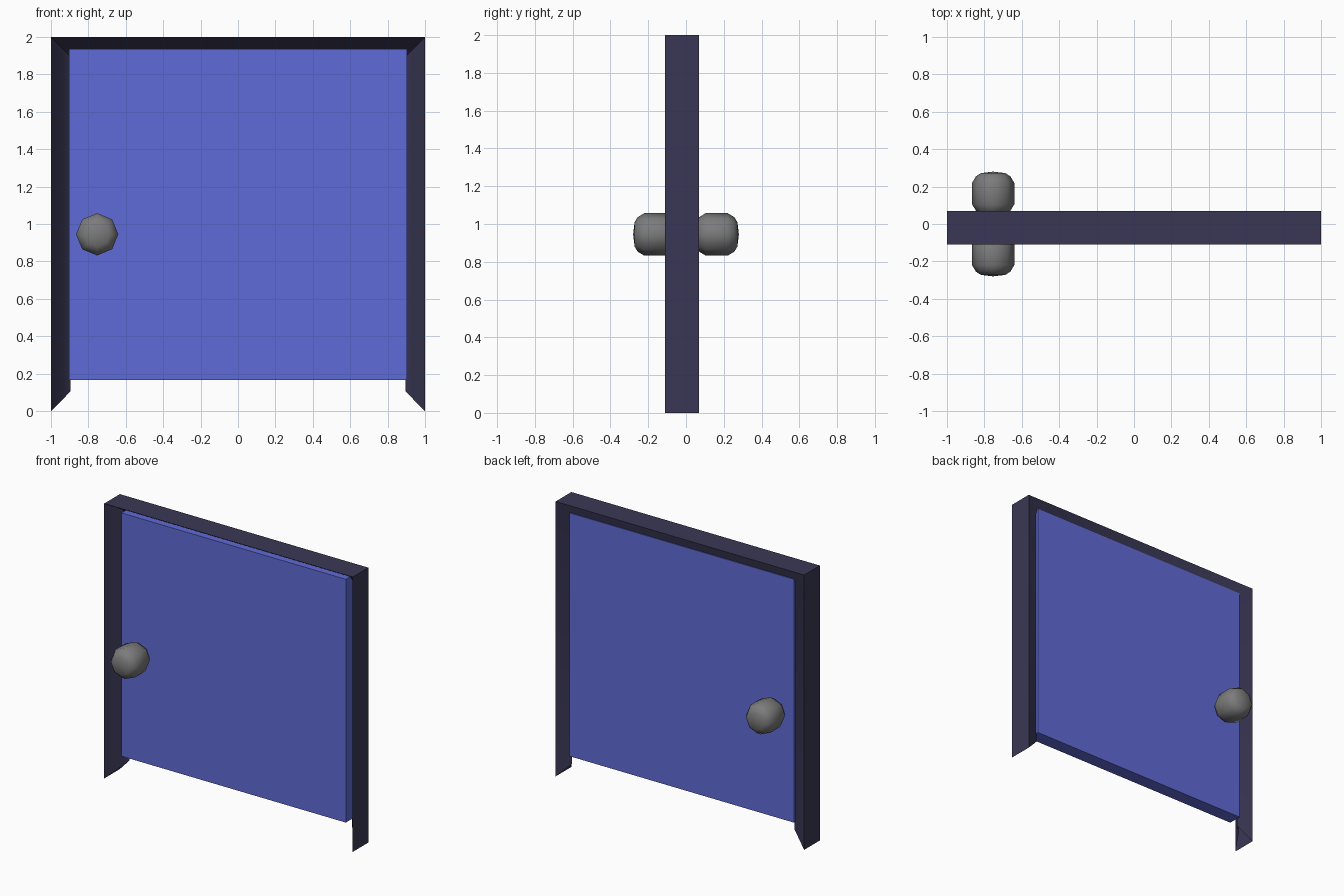
import bpy, bmesh, math

if "Cube" in bpy.data.objects:
    bpy.data.objects.remove(bpy.data.objects["Cube"])

def material(name, rgb):
    m = bpy.data.materials.new(name)
    m.diffuse_color = (*rgb, 1)
    m.use_nodes = True
    m.node_tree.nodes["Principled BSDF"].inputs["Base Color"].default_value = m.diffuse_color
    return m

BLUE = material("door_blue", (0.118, 0.146, 0.68))
DARK = material("frame_dark_violet", (0.042, 0.039, 0.09))
GREY = material("knob_grey", (0.2, 0.2, 0.2))

def finish(name, bm, mat, angle=None):
    bmesh.ops.recalc_face_normals(bm, faces=bm.faces)
    me = bpy.data.meshes.new(name)
    bm.to_mesh(me)
    bm.free()
    me.materials.append(mat)
    ob = bpy.data.objects.new(name, me)
    bpy.context.collection.objects.link(ob)
    if angle:
        bpy.ops.object.select_all(action='DESELECT')
        ob.select_set(True)
        bpy.context.view_layer.objects.active = ob
        bpy.ops.object.shade_smooth_by_angle(angle=math.radians(angle))
    return ob

# Door panel
bm = bmesh.new()
bmesh.ops.create_cube(bm, size=1)
for v in bm.verts:
    v.co = (v.co.x * 1.806, v.co.y * 0.10, 1.05 + v.co.z * 1.77)
finish("door_panel", bm, BLUE)

# Frame: moulding profile (inset, y) swept round three mitred sides, open at the foot
profile = [(0, -0.11), (0.065, 0.0), (0.104, 0.03), (0, 0.07)]
bm = bmesh.new()
rings = []
for sx, top in ((-1, False), (-1, True), (1, True), (1, False)):
    rings.append([bm.verts.new((sx * (1 - d), y, 2 - d if top else d)) for d, y in profile])
n = len(profile)
for a, b in zip(rings, rings[1:]):
    for i in range(n):
        j = (i + 1) % n
        bm.faces.new((a[i], a[j], b[j], b[i]))
finish("door_frame", bm, DARK, 35)

# Knobs: eight-sided turned shape on each side of the door
turn = [(0.065, 0.048), (0.09, 0.068), (0.113, 0.105), (0.113, 0.22),
        (0.092, 0.255), (0.065, 0.272)]
for name, side in (("front_knob", -1), ("back_knob", 1)):
    bm = bmesh.new()
    rings = []
    for r, y in turn:
        rings.append([bm.verts.new((-0.753 + r * math.sin(k * math.pi / 4), side * y,
                                    0.945 + r * math.cos(k * math.pi / 4))) for k in range(8)])
    for a, b in zip(rings, rings[1:]):
        for k in range(8):
            j = (k + 1) % 8
            bm.faces.new((a[k], a[j], b[j], b[k]))
    bm.faces.new(rings[0])
    tip = bm.verts.new((-0.753, side * 0.28, 0.945))
    for k in range(8):
        bm.faces.new((rings[-1][k], rings[-1][(k + 1) % 8], tip))
    finish(name, bm, GREY, 60)
